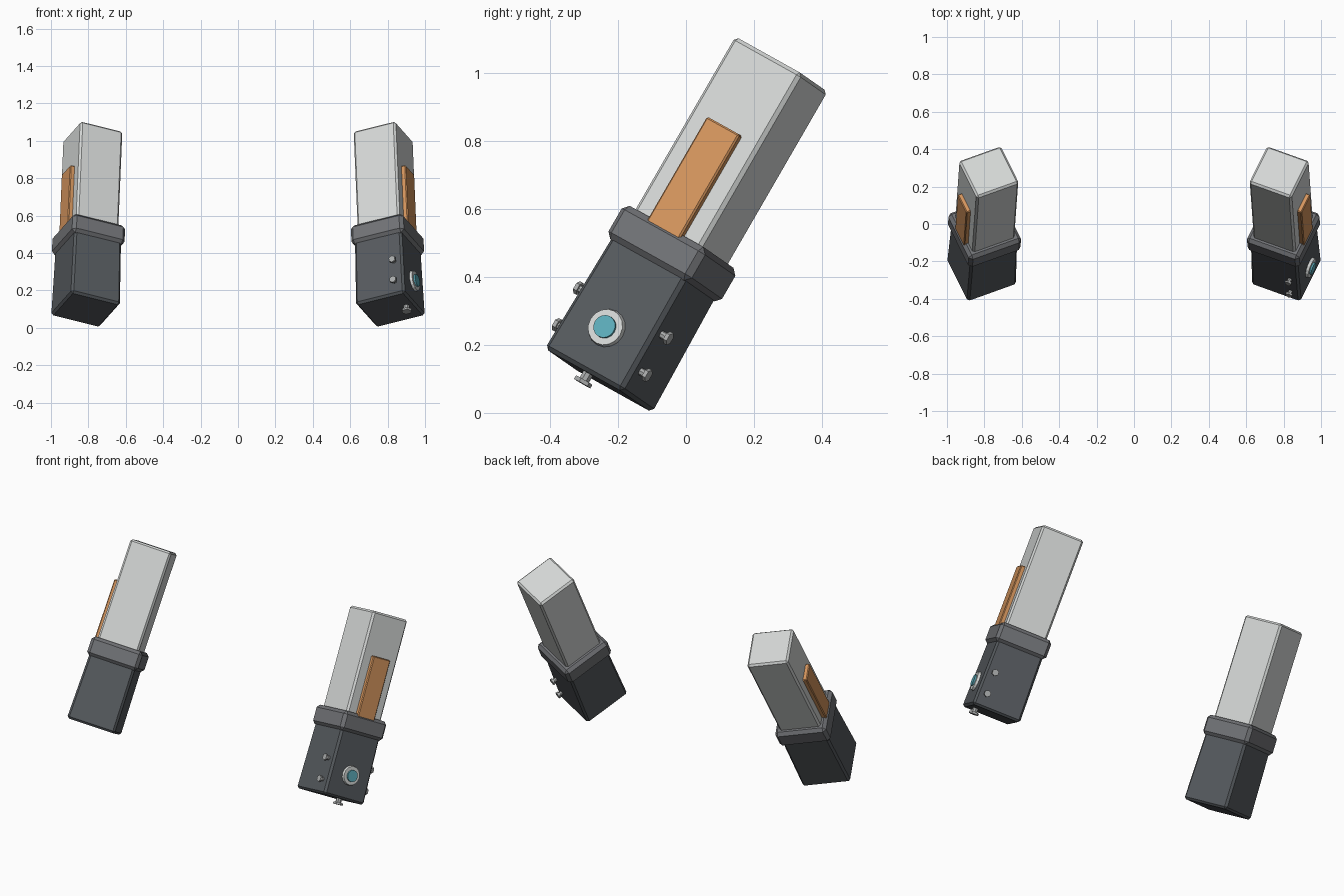
import bpy, bmesh, math
from mathutils import Matrix, Vector, Euler

if "Cube" in bpy.data.objects:
    bpy.data.objects.remove(bpy.data.objects["Cube"])


def material(name, rgb):
    m = bpy.data.materials.new(name)
    m.diffuse_color = (*rgb, 1.0)
    m.use_nodes = True
    m.node_tree.nodes["Principled BSDF"].inputs["Base Color"].default_value = m.diffuse_color
    return m


LIGHT = material("light_grey", (0.66, 0.68, 0.67))
DARK = material("dark_slate", (0.092, 0.102, 0.112))
MID = material("mid_grey", (0.165, 0.17, 0.182))
ORANGE = material("orange", (0.66, 0.30, 0.11))
TEAL = material("teal", (0.11, 0.42, 0.50))
METAL = material("bolt_grey", (0.40, 0.41, 0.41))

# Tilted frame of one arm: origin at the centre of its lower end
FRAME = (Matrix.Translation((0.815, -0.257, 0.095))
         @ Euler([math.radians(a) for a in (-27.3, -13.2, -19.7)]).to_matrix().to_4x4())


def finish(bm, name, mat, mirror):
    """Place the part in the arm frame, mirroring it for the left arm."""
    bmesh.ops.transform(bm, matrix=FRAME, verts=bm.verts)
    if mirror:
        bmesh.ops.scale(bm, vec=(-1, 1, 1), verts=bm.verts)
    bmesh.ops.recalc_face_normals(bm, faces=bm.faces)
    mesh = bpy.data.meshes.new(name)
    bm.to_mesh(mesh)
    bm.free()
    mesh.materials.append(mat)
    bpy.context.collection.objects.link(bpy.data.objects.new(name, mesh))


def box(name, mat, lo, hi, bevel, mirror, taper=1.0):
    """Chamfered box between two corners; taper scales its upper end."""
    bm = bmesh.new()
    bmesh.ops.create_cube(bm, size=1)
    for v in bm.verts:
        k = taper if v.co.z > 0 else 1.0
        v.co = Vector([lo[i] + (v.co[i] + 0.5) * (hi[i] - lo[i]) for i in range(3)])
        v.co.x *= k
        v.co.y *= k
    bmesh.ops.bevel(bm, geom=bm.edges[:], offset=bevel, segments=1, affect='EDGES')
    finish(bm, name, mat, mirror)


def disc(name, mat, pos, direction, radius, depth, sides, bevel=0.0):
    """Short cylinder standing on pos and pointing along direction."""
    bm = bmesh.new()
    bmesh.ops.create_cone(bm, cap_ends=True, segments=sides, radius1=radius,
                          radius2=radius - bevel, depth=depth)
    turn = Vector((0, 0, 1)).rotation_difference(Vector(direction)).to_matrix().to_4x4()
    bmesh.ops.transform(bm, verts=bm.verts,
                        matrix=Matrix.Translation(pos) @ turn
                        @ Matrix.Translation((0, 0, depth / 2)))
    finish(bm, name, mat, False)


def bolt(name, pos, direction, size=1.0):
    """Thin shank with a wider hexagonal head."""
    disc(name + "_shank", METAL, pos, direction, 0.012 * size, 0.025, 8)
    head = Vector(pos) + Vector(direction) * 0.025
    disc(name + "_head", METAL, head, direction, 0.02 * size, 0.012, 6)


# Both arms: grip, collar, upper block and side plate
for side, mirror in (("right", False), ("left", True)):
    box(side + "_lower_block", DARK, (-0.143, -0.143, 0), (0.143, 0.143, 0.40),
        0.012, mirror, 0.955)
    box(side + "_collar", MID, (-0.153, -0.153, 0.374), (0.153, 0.153, 0.488), 0.018, mirror)
    box(side + "_upper_block", LIGHT, (-0.123, -0.123, 0.45), (0.123, 0.123, 1.075),
        0.011, mirror)
    box(side + "_side_plate", ORANGE, (0.11, -0.06, 0.46), (0.147, 0.06, 0.828),
        0.005, mirror)

# Round button on the outer face of the right arm
disc("button_ring", LIGHT, (0.13, 0, 0.141), (1, 0, 0), 0.06, 0.025, 16, 0.006)
disc("button", TEAL, (0.13, 0, 0.141), (1, 0, 0), 0.034, 0.034, 16)

# Bolts on the front, back and lower end of the right arm
for label, sign in (("front", -1), ("back", 1)):
    for n, height in enumerate((0.08, 0.205), 1):
        bolt(f"{label}_bolt_{n}", (0.09, sign * 0.134, height), (0, sign, 0))
bolt("end_bolt", (0.093, 0, 0.002), (0, 0, -1), 1.4)
